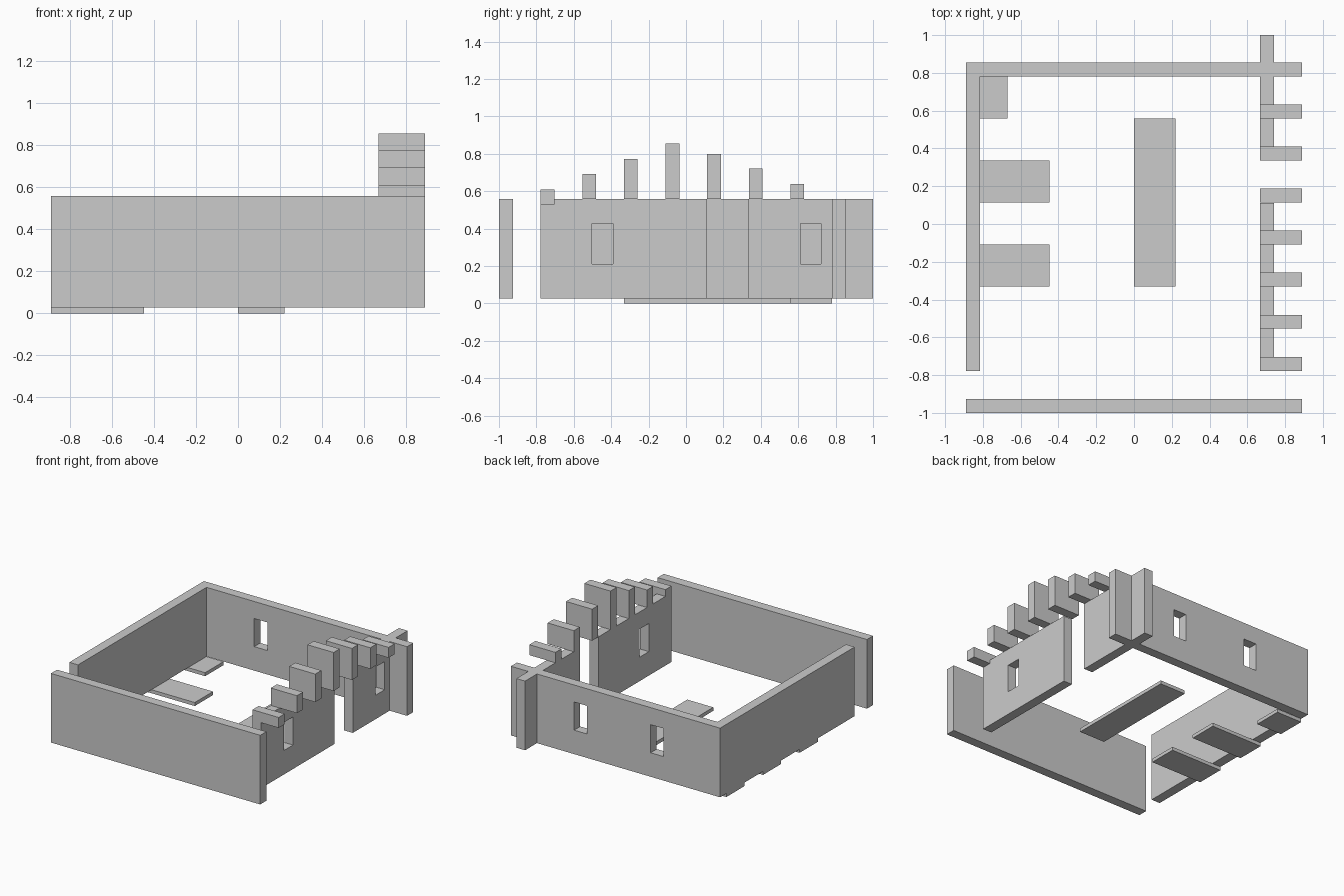
import bpy

if "Cube" in bpy.data.objects:
    bpy.data.objects.remove(bpy.data.objects["Cube"])

BOTTOM, TOP = 0.027, 0.558      # wall height range
THICK = 0.074                   # wall and beam thickness
SILL, HEAD = 0.211, 0.427       # window opening height range


def box(name, x, y, z):
    """Axis-aligned box from (min, max) ranges."""
    bpy.ops.mesh.primitive_cube_add(size=1)
    ob = bpy.context.object
    ob.name = ob.data.name = name
    for v in ob.data.vertices:
        v.co = [r[0] + (c + 0.5) * (r[1] - r[0]) for c, r in zip(v.co, (x, y, z))]
    return ob


def cut_window(wall, x, y):
    """Cut a rectangular window through a wall."""
    cutter = box("window_cutter", x, y, (SILL, HEAD))
    mod = wall.modifiers.new("window", 'BOOLEAN')
    mod.operation, mod.solver, mod.object = 'DIFFERENCE', 'EXACT', cutter
    bpy.context.view_layer.objects.active = wall
    bpy.ops.object.modifier_apply(modifier=mod.name)
    bpy.data.objects.remove(cutter)


wall_z = (BOTTOM, TOP)

# Perimeter walls
box("front_wall", (-0.889, 0.889), (-1.0, -1.0 + THICK), wall_z)
box("left_wall", (-0.889, -0.815), (-0.777, 0.782), wall_z)
back = box("back_wall", (-0.889, 0.889), (0.782, 0.856), wall_z)
for x0 in (-0.41, 0.24):
    cut_window(back, (x0, x0 + 0.111), (0.7, 0.95))

# Right wall, split by a doorway
right_x = (0.667, 0.741)
right_front = box("right_wall_front", right_x, (-0.777, 0.111), wall_z)
right_back = box("right_wall_back", right_x, (0.335, 1.0), wall_z)
cut_window(right_front, (0.6, 0.8), (-0.502, -0.391))
cut_window(right_back, (0.6, 0.8), (0.611, 0.722))

# Stepped beams resting across the right wall
for i, top in enumerate((0.61, 0.692, 0.773, 0.854, 0.8, 0.72, 0.638)):
    y0 = -0.777 + i * 0.2225
    base = 0.53 if i == 0 else TOP
    box(f"beam_{i + 1}", (0.667, 0.889), (y0, y0 + THICK), (base, top))

# Floor slabs: two long and one short under the left wall, one free-standing
slab_z = (0.0, BOTTOM)
box("left_slab_front", (-0.889, -0.447), (-0.331, -0.109), slab_z)
box("left_slab_middle", (-0.889, -0.447), (0.114, 0.335), slab_z)
box("left_slab_back", (-0.889, -0.67), (0.558, 0.78), slab_z)
box("centre_slab", (0.0, 0.221), (-0.331, 0.558), slab_z)
